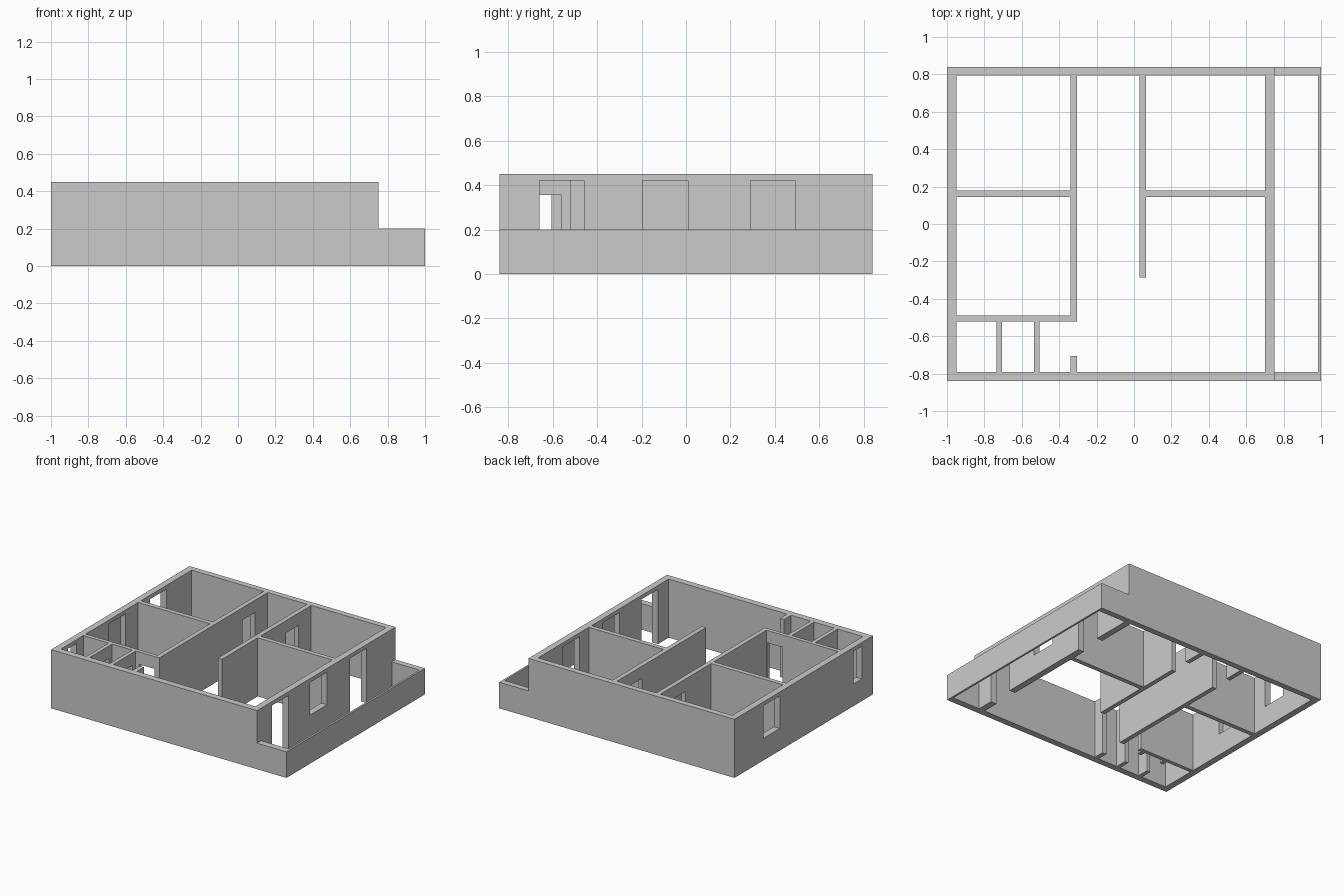
import bpy
import bmesh

if "Cube" in bpy.data.objects:
    bpy.data.objects.remove(bpy.data.objects["Cube"])

H = 0.45          # wall height
DOOR_TOP = 0.355  # interior door head
HEAD = 0.42       # exterior opening head
SILL = 0.17       # window sill
EPS = 0.02


def box(name, x, y, z):
    """Box spanning the given (min, max) ranges."""
    bm = bmesh.new()
    bmesh.ops.create_cube(bm, size=1)
    for v in bm.verts:
        v.co = [r[0] if c < 0 else r[1] for r, c in zip((x, y, z), v.co)]
    me = bpy.data.meshes.new(name)
    bm.to_mesh(me)
    bm.free()
    ob = bpy.data.objects.new(name, me)
    bpy.context.collection.objects.link(ob)
    return ob


def cut(ob, cutters):
    """Subtract box ranges from ob and apply the result."""
    helpers = []
    for c in cutters:
        k = box("cutter", *c)
        k.hide_render = True
        m = ob.modifiers.new("cut", 'BOOLEAN')
        m.operation, m.solver, m.object = 'DIFFERENCE', 'EXACT', k
        helpers.append(k)
    bpy.context.view_layer.update()
    dg = bpy.context.evaluated_depsgraph_get()
    me = bpy.data.meshes.new_from_object(ob.evaluated_get(dg))
    ob.modifiers.clear()
    ob.data = me
    for k in helpers:
        bpy.data.objects.remove(k)


def wall(name, x, y, door=None, axis='y'):
    """Full-height partition with an optional floor-standing door opening."""
    ob = box(name, x, y, (0, H))
    if door:
        dz = (-EPS, DOOR_TOP)
        if axis == 'y':
            cut(ob, [((x[0] - EPS, x[1] + EPS), door, dz)])
        else:
            cut(ob, [(door, (y[0] - EPS, y[1] + EPS), dz)])


# Outer shell with doors and windows
shell = box("outer_walls", (-1, 0.75), (-0.84, 0.84), (0, H))
right, left = (0.68, 0.77), (-1.02, -0.93)
window = (SILL, HEAD)
cut(shell, [
    ((-0.95, 0.70), (-0.79, 0.795), (-0.1, 0.6)),   # interior
    (right, (-0.66, -0.46), (-EPS, HEAD)),          # balcony doors
    (right, (0.29, 0.49), (-EPS, HEAD)),
    (right, (-0.195, 0.01), window),                # right window
    (left, (0.29, 0.49), window),                   # left windows
    (left, (-0.705, -0.605), window),
    ((-0.99, -0.93), (-0.21, -0.01), window),       # bedroom niche
])

# Balcony parapet
parapet = box("balcony_parapet", (0.75, 1), (-0.84, 0.84), (0, 0.2))
cut(parapet, [((0.70, 0.985), (-0.79, 0.795), (-0.1, 0.3))])

# Partitions
wall("hall_wall_left", (-0.34, -0.305), (-0.52, 0.795), (0.49, 0.64))
wall("hall_wall_right", (0.03, 0.065), (-0.285, 0.795), (0.49, 0.64))
wall("bedroom_divider_left", (-0.95, -0.34), (0.145, 0.18))
wall("bedroom_divider_right", (0.065, 0.70), (0.145, 0.18))
wall("bathroom_wall", (-0.95, -0.34), (-0.52, -0.49), (-0.475, -0.345), 'x')
for i, x in enumerate((-0.735, -0.535)):
    wall(f"bathroom_partition_{i + 1}", (x, x + 0.03), (-0.79, -0.52), (-0.70, -0.56))
wall("entry_stub", (-0.34, -0.305), (-0.79, -0.705))
